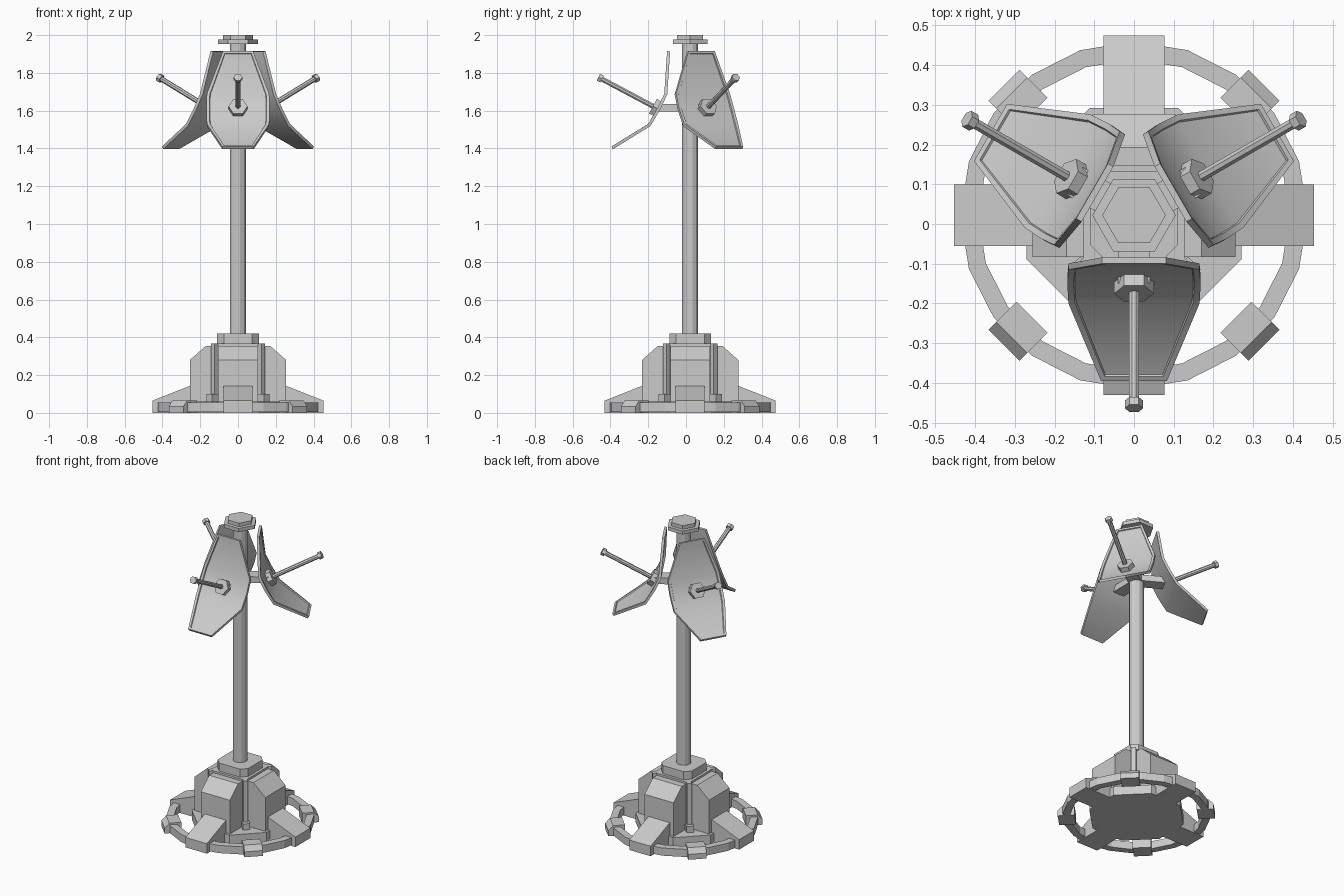
import bpy, bmesh
from math import radians, cos, sin, pi
from mathutils import Matrix

if "Cube" in bpy.data.objects:
    bpy.data.objects.remove(bpy.data.objects["Cube"])

CENTRE = Matrix.Translation((0, 0.022, 0))
UPRIGHT = Matrix.Rotation(pi / 2, 4, 'X')      # turns an (r, z) profile upright


def spin(deg):
    return CENTRE @ Matrix.Rotation(radians(deg), 4, 'Z')


def finish(name, bm, mat):
    bmesh.ops.recalc_face_normals(bm, faces=bm.faces)
    me = bpy.data.meshes.new(name)
    bm.to_mesh(me)
    bm.free()
    me.transform(mat)
    ob = bpy.data.objects.new(name, me)
    bpy.context.collection.objects.link(ob)
    return ob


def prism(name, pts, lo, hi, mat=CENTRE):
    bm = bmesh.new()
    a = [bm.verts.new((x, y, lo)) for x, y in pts]
    b = [bm.verts.new((x, y, hi)) for x, y in pts]
    n = len(pts)
    bm.faces.new(a)
    bm.faces.new(b)
    for i in range(n):
        j = (i + 1) % n
        bm.faces.new((a[i], a[j], b[j], b[i]))
    return finish(name, bm, mat)


def ngon(n, r, phase=0.0):
    return [(r * cos(2 * pi * i / n + phase), r * sin(2 * pi * i / n + phase)) for i in range(n)]


def rect(x0, x1, y):
    return [(x0, -y), (x1, -y), (x1, y), (x0, y)]


def chamfered(h, c):
    return [(h, -c), (h, c), (c, h), (-c, h), (-h, c), (-h, -c), (-c, -h), (c, -h)]


# Base plate, core and collar
prism("base_plate", ngon(8, 0.27 / cos(pi / 8), pi / 8), 0, 0.06)
prism("base_core", rect(-0.127, 0.127, 0.127), 0.05, 0.368)
prism("base_collar", chamfered(0.11, 0.075), 0.368, 0.42)

# Four housings and sloped feet
for k in range(4):
    m = spin(90 * k) @ UPRIGHT
    prism("housing", [(0.05, 0.04), (0.255, 0.04), (0.255, 0.28), (0.17, 0.355), (0.05, 0.355)],
          -0.105, 0.105, m)
    prism("foot", [(0.2, 0), (0.453, 0), (0.453, 0.065), (0.25, 0.145), (0.2, 0.145)],
          -0.077, 0.077, m)

# Corner posts, and clips on the ring
for k in range(4):
    m = spin(45 + 90 * k)
    prism("corner_post", rect(0.15, 0.19, 0.014), 0.05, 0.368, m)
    prism("post_foot", rect(0.17, 0.215, 0.022), 0.05, 0.1, m)
    prism("ring_clip", [(0.363, 0), (0.463, 0), (0.463, 0.035), (0.435, 0.066), (0.363, 0.066)],
          -0.055, 0.055, m @ UPRIGHT)

# Ground ring
bm = bmesh.new()
sect = [(0.392, 0.005), (0.437, 0.005), (0.437, 0.055), (0.392, 0.055)]
loops = [[bm.verts.new((r * c, r * s, z)) for r, z in sect] for c, s in ngon(20, 1)]
for i in range(20):
    p, q = loops[i], loops[(i + 1) % 20]
    for j in range(4):
        bm.faces.new((p[j], q[j], q[(j + 1) % 4], p[(j + 1) % 4]))
finish("ground_ring", bm, CENTRE)

# Pole and cap
prism("pole", ngon(12, 0.044, pi / 12), 0.4, 1.97)
prism("cap_flange", ngon(6, 0.105), 1.954, 1.977)
prism("cap_top", ngon(6, 0.08), 1.977, 2.0)


def blade(mat):
    # rows: radius, height, half width
    rows = [(0.122, 1.915, 0.08), (0.137, 1.69, 0.165), (0.172, 1.615, 0.168),
            (0.222, 1.53, 0.165), (0.417, 1.41, 0.083)]
    bm = bmesh.new()
    vs = [[bm.verts.new((r, s * w, z)) for s in (-1, 1)] for r, z, w in rows]
    for a, b in zip(vs, vs[1:]):
        bm.faces.new((a[0], b[0], b[1], a[1]))
    bm.normal_update()
    # thicken inwards, then sink the outer face inside a rim
    front = bm.faces[:]
    if front[0].normal.x < 0:
        bmesh.ops.reverse_faces(bm, faces=front)
    bmesh.ops.solidify(bm, geom=front, thickness=0.016)
    bm.normal_update()
    outer = [f for f in bm.faces if f.normal.x > 0.3 and f.calc_area() > 0.012]
    bmesh.ops.inset_region(bm, faces=outer, thickness=0.016, depth=0)
    bm.normal_update()
    bmesh.ops.inset_region(bm, faces=outer, thickness=0.003, depth=-0.006)
    ob = finish("blade", bm, mat)
    bpy.context.view_layer.objects.active = ob
    ob.select_set(True)
    bpy.ops.object.shade_smooth_by_angle(angle=radians(40))
    ob.select_set(False)


# Three blades with strut, nut, rod and knob
for deg in (-90, 30, 150):
    m = spin(deg)
    blade(m)
    prism("strut", rect(0.0, 0.172, 0.04), 1.595, 1.635, m)
    axis = m @ Matrix.Translation((0.175, 0, 1.612)) @ Matrix.Rotation(radians(62), 4, 'Y')
    prism("nut", ngon(6, 0.05, pi / 2), -0.015, 0.025, axis)
    prism("rod", ngon(8, 0.014, pi / 8), 0.0, 0.335, axis)
    prism("knob", ngon(6, 0.023, pi / 2), 0.33, 0.352, axis)
